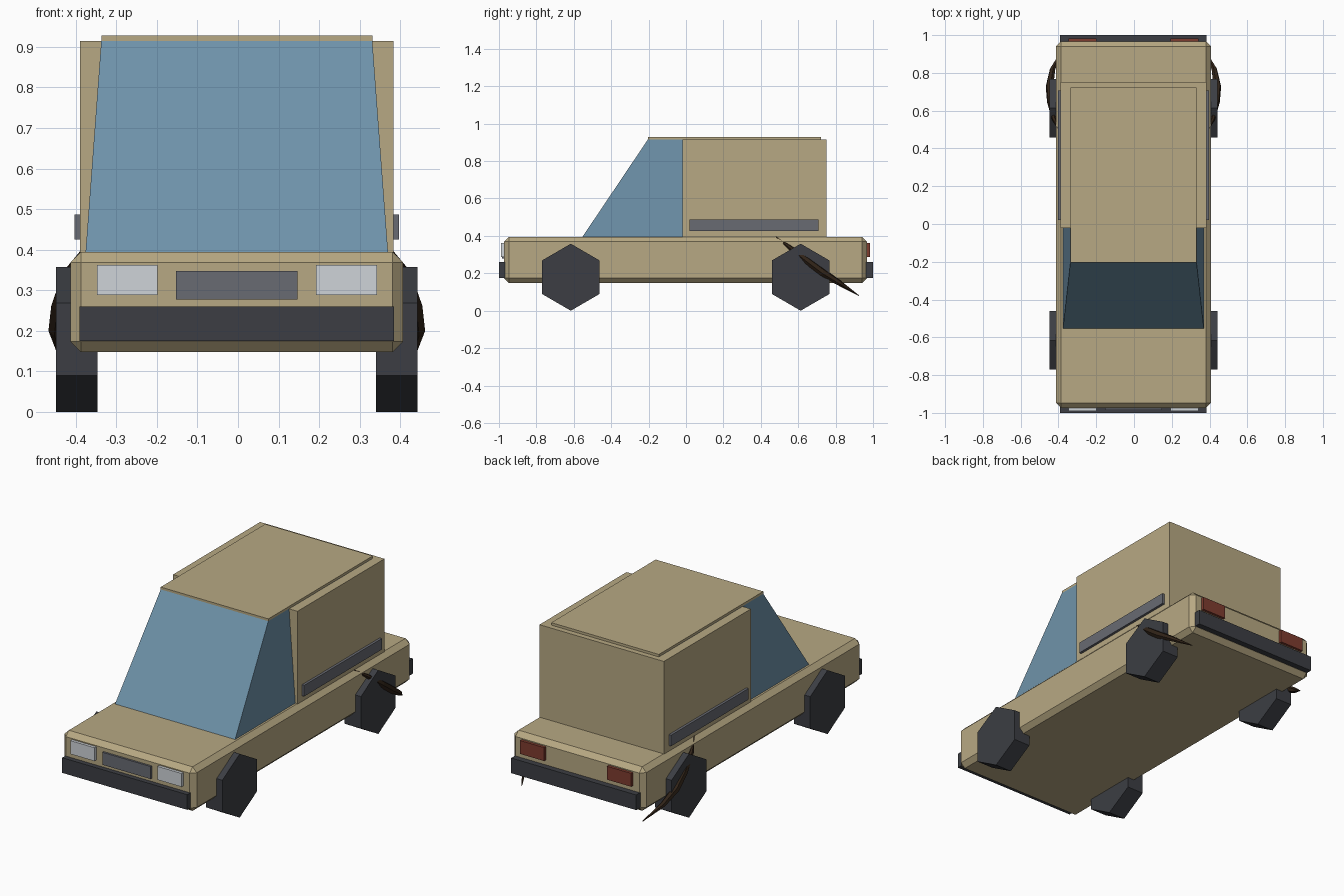
import bpy, bmesh, math

if "Cube" in bpy.data.objects:
    bpy.data.objects.remove(bpy.data.objects["Cube"])

CX = -0.003  # centre line of the vehicle


def material(name, r, g, b):
    m = bpy.data.materials.new(name)
    m.diffuse_color = [(c / 255) ** 2.2 for c in (r, g, b)] + [1]
    m.use_nodes = True
    m.node_tree.nodes["Principled BSDF"].inputs["Base Color"].default_value = m.diffuse_color
    return m


TAN = material("tan_paint", 182, 167, 130)
GLASS = material("blue_glass", 110, 145, 168)
DARK = material("dark_rubber", 62, 64, 69)
GREY = material("grey_trim", 104, 106, 114)
LAMP = material("lamp_white", 205, 210, 215)
RED = material("lamp_red", 125, 62, 50)
BROWN = material("dark_brown", 52, 40, 30)


def finish(name, bm, mat):
    bmesh.ops.recalc_face_normals(bm, faces=bm.faces)
    me = bpy.data.meshes.new(name)
    bm.to_mesh(me)
    bm.free()
    me.materials.append(mat)
    ob = bpy.data.objects.new(name, me)
    bpy.context.collection.objects.link(ob)
    return ob


def box(name, x, y, z, mat, bevel=0):
    """Box from (min, max) ranges, x measured from the centre line."""
    bm = bmesh.new()
    bmesh.ops.create_cube(bm, size=1)
    for v in bm.verts:
        v.co = [(a + b) / 2 + c * (b - a) for (a, b), c in zip((x, y, z), v.co)]
        v.co.x += CX
    ob = finish(name, bm, mat)
    if bevel:
        mod = ob.modifiers.new("bevel", 'BEVEL')
        mod.width = bevel
        mod.segments = 1
    return ob


# Lower body and cargo box
box("body", (-0.41, 0.41), (-0.973, 0.967), (0.148, 0.395), TAN, 0.026)
box("cargo_box", (-0.386, 0.386), (-0.02, 0.752), (0.38, 0.914), TAN)

# Glass cabin, tapered towards the roof
cabin = box("cabin_glass", (-0.373, 0.373), (-0.557, 0.72), (0.39, 0.915), GLASS)
for v in cabin.data.vertices:
    if v.co.z > 0.6:
        v.co.x = CX + math.copysign(0.334, v.co.x - CX)
        if v.co.y < 0:
            v.co.y = -0.204
box("roof", (-0.334, 0.334), (-0.204, 0.722), (0.912, 0.928), TAN)

# Bumpers and grille
box("front_bumper", (-0.388, 0.388), (-1.0, -0.96), (0.175, 0.26), DARK)
box("rear_bumper", (-0.388, 0.388), (0.955, 1.0), (0.175, 0.26), DARK)
box("grille", (-0.15, 0.15), (-0.984, -0.96), (0.278, 0.348), GREY)


def wheel(name, side, y):
    """Six-sided wheel with a corner at the top."""
    bm = bmesh.new()
    rings = [[bm.verts.new((CX + side * x,
                            y + 0.178 * math.sin(i * math.pi / 3),
                            0.179 + 0.179 * math.cos(i * math.pi / 3)))
              for i in range(6)] for x in (0.343, 0.445)]
    for r in rings:
        bm.faces.new(r)
    for i in range(6):
        j = (i + 1) % 6
        bm.faces.new((rings[0][i], rings[0][j], rings[1][j], rings[1][i]))
    finish(name, bm, DARK)


def horn(name, side):
    """Curved tusk, pointed at both ends, hugging the rear wheel."""
    path = [(0.385, 0.48, 0.395, 0.1), (0.42, 0.555, 0.338, 0.6),
            (0.438, 0.65, 0.265, 1), (0.444, 0.73, 0.205, 1.05),
            (0.428, 0.82, 0.148, 0.75), (0.375, 0.925, 0.08, 0.1)]
    cu = bpy.data.curves.new(name, 'CURVE')
    cu.dimensions = '3D'
    cu.bevel_depth = 0.02
    cu.bevel_resolution = 1
    cu.use_fill_caps = True
    sp = cu.splines.new('POLY')
    sp.points.add(len(path) - 1)
    for p, (x, y, z, r) in zip(sp.points, path):
        p.co = (CX + side * x, y, z, 1)
        p.radius = r
    sp.use_smooth = False
    cu.materials.append(BROWN)
    bpy.context.collection.objects.link(bpy.data.objects.new(name, cu))


# Parts repeated on both sides
for s, label in ((-1, "left"), (1, "right")):
    lamp_x = tuple(sorted((s * 0.195, s * 0.345)))
    box(label + "_headlight", lamp_x, (-0.989, -0.96), (0.288, 0.363), LAMP)
    box(label + "_taillight", lamp_x, (0.95, 0.983), (0.288, 0.363), RED)
    box(label + "_side_trim", tuple(sorted((s * 0.38, s * 0.4))),
        (0.02, 0.708), (0.425, 0.487), GREY)
    wheel(label + "_front_wheel", s, -0.616)
    wheel(label + "_rear_wheel", s, 0.613)
    horn(label + "_wheel_horn", s)
